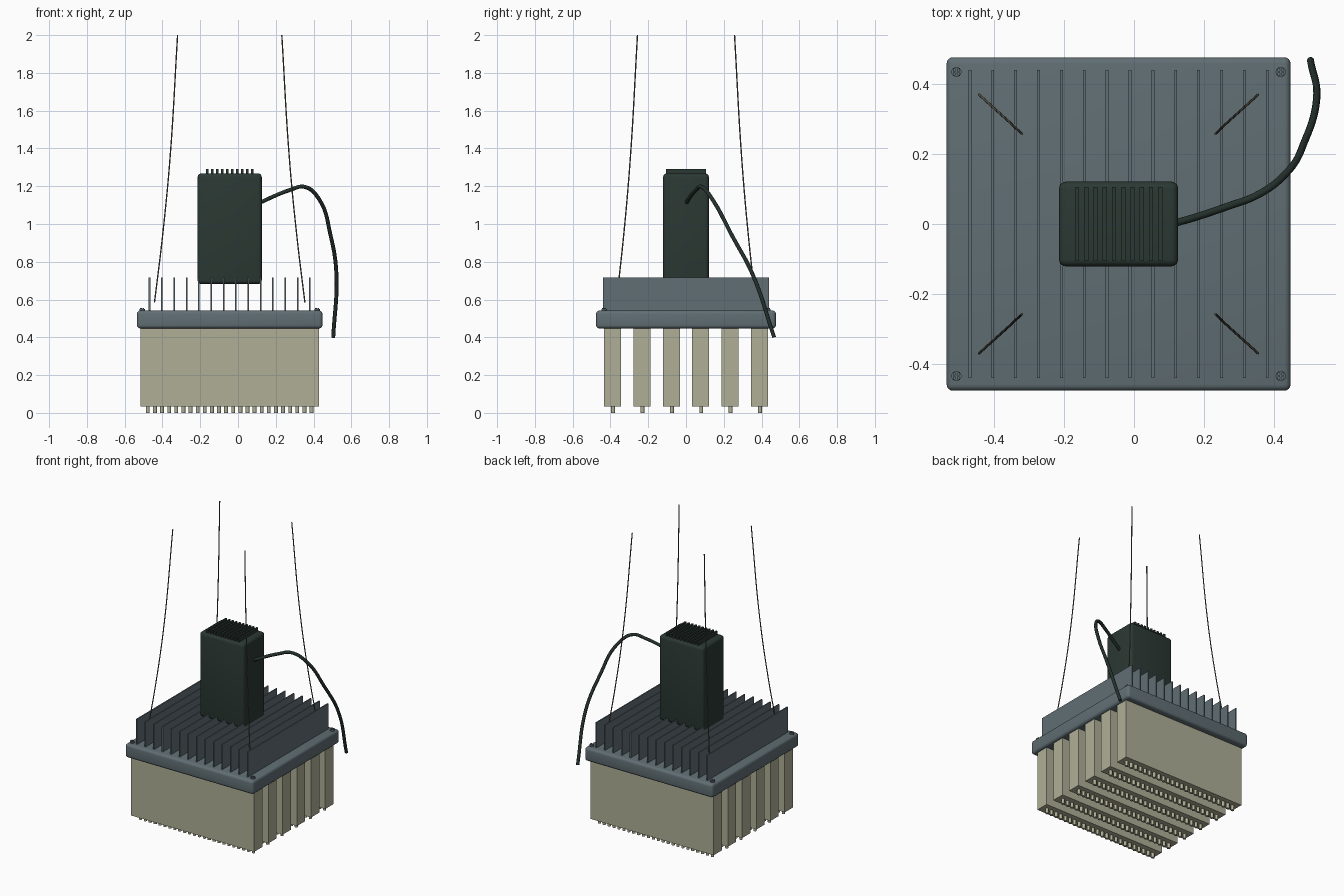
import bpy, bmesh, math
from mathutils import Vector, Matrix

if "Cube" in bpy.data.objects:
    bpy.data.objects.remove(bpy.data.objects["Cube"])

CX = -0.044  # lamp body axis


def mat(name, rgb):
    m = bpy.data.materials.new(name)
    m.diffuse_color = (*rgb, 1)
    m.use_nodes = True
    m.node_tree.nodes["Principled BSDF"].inputs["Base Color"].default_value = m.diffuse_color
    return m


STEEL = mat("blue_grey_metal", (0.118, 0.157, 0.173))
GREEN = mat("dark_green_housing", (0.024, 0.040, 0.033))
CABLE = mat("black_green_cable", (0.018, 0.031, 0.026))
CREAM = mat("cream_plastic", (0.43, 0.43, 0.31))
WIRE = mat("wire_brown_grey", (0.12, 0.11, 0.08))


def finish(bm, name, material):
    me = bpy.data.meshes.new(name)
    bm.to_mesh(me)
    bm.free()
    me.materials.append(material)
    ob = bpy.data.objects.new(name, me)
    bpy.context.collection.objects.link(ob)
    return ob


def add_box(bm, lo, hi):
    lo, hi = Vector(lo), Vector(hi)
    m = Matrix.Translation((lo + hi) / 2) @ Matrix.Diagonal((*(hi - lo), 1))
    bmesh.ops.create_cube(bm, size=1, matrix=m)


def add_cyl(bm, x, y, z0, z1, r, n):
    bmesh.ops.create_cone(bm, cap_ends=True, segments=n, radius1=r, radius2=r, depth=z1 - z0,
                          matrix=Matrix.Translation((x, y, (z0 + z1) / 2)))


def smooth(ob, angle=40):
    bpy.ops.object.select_all(action='DESELECT')
    ob.select_set(True)
    bpy.context.view_layer.objects.active = ob
    bpy.ops.object.shade_smooth_by_angle(angle=math.radians(angle))


def rounded_box(name, lo, hi, radius, material):
    bm = bmesh.new()
    add_box(bm, lo, hi)
    bmesh.ops.bevel(bm, geom=bm.edges[:], offset=radius, segments=4, profile=0.5, affect='EDGES')
    ob = finish(bm, name, material)
    smooth(ob)
    return ob


def tube(name, paths, radius, material):
    cu = bpy.data.curves.new(name, 'CURVE')
    cu.dimensions = '3D'
    cu.bevel_depth = radius
    cu.bevel_resolution = 3
    cu.resolution_u = 8
    cu.use_fill_caps = True
    for pts in paths:
        sp = cu.splines.new('BEZIER')
        sp.bezier_points.add(len(pts) - 1)
        for bp, p in zip(sp.bezier_points, pts):
            bp.co = p
            bp.handle_left_type = bp.handle_right_type = 'AUTO'
    cu.materials.append(material)
    ob = bpy.data.objects.new(name, cu)
    bpy.context.collection.objects.link(ob)
    return ob


# Base plate and driver housing
rounded_box("base_plate", (CX - 0.491, -0.476, 0.447), (CX + 0.491, 0.476, 0.542), 0.018, STEEL)
rounded_box("driver_housing", (CX - 0.17, -0.121, 0.682), (CX + 0.17, 0.121, 1.268), 0.02, GREEN)

# Heat sink fins on the plate
bm = bmesh.new()
for i in range(14):
    x = CX - 0.4245 + i * 0.0653
    add_box(bm, (x - 0.004, -0.44, 0.53), (x + 0.004, 0.44, 0.717))
finish(bm, "heat_sink_fins", STEEL)

# Small fins on top of the driver
bm = bmesh.new()
for i in range(10):
    x = CX - 0.119 + i * 0.02644
    add_box(bm, (x - 0.006, -0.105, 1.26), (x + 0.006, 0.105, 1.29))
finish(bm, "driver_top_fins", GREEN)

# Six light bars, each with a row of small lamps below
bars, lamps = bmesh.new(), bmesh.new()
for j in range(6):
    y = (j - 2.5) * 0.1555
    add_box(bars, (CX - 0.472, y - 0.045, 0.034), (CX + 0.472, y + 0.045, 0.455))
    for i in range(24):
        add_cyl(lamps, CX + (i - 11.5) * 0.0377, y + 0.003, 0.0, 0.04, 0.0105, 10)
finish(bars, "light_bars", CREAM)
smooth(finish(lamps, "lamp_row", CREAM))

# Corner screws: rim, low disc and raised cross
bm = bmesh.new()
for sx in (-1, 1):
    for sy in (-1, 1):
        x, y = CX + sx * 0.463, sy * 0.434
        add_cyl(bm, x, y, 0.535, 0.55, 0.0145, 16)
        for k in range(4):
            a = math.pi / 4 + k * math.pi / 2
            add_cyl(bm, x + 0.008 * math.cos(a), y + 0.008 * math.sin(a), 0.545, 0.556, 0.005, 8)
smooth(finish(bm, "corner_screws", STEEL))

# Four hanging wires leaning inwards
wires = []
for sx in (-1, 1):
    for sy in (-1, 1):
        wires.append([(CX + sx * a, sy * b, z) for a, b, z in
                      ((0.398, 0.369, 0.585), (0.354, 0.329, 0.95),
                       (0.315, 0.294, 1.36), (0.276, 0.257, 2.0))])
tube("hanging_wires", wires, 0.0035, WIRE)

# Power cable curving out of the driver
tube("power_cable", [[(0.10, 0.0, 1.105), (0.125, 0.005, 1.117), (0.275, 0.053, 1.18),
                      (0.351, 0.082, 1.197), (0.43, 0.14, 1.13), (0.49, 0.243, 0.94),
                      (0.521, 0.352, 0.735), (0.504, 0.467, 0.40)]], 0.0105, CABLE)
